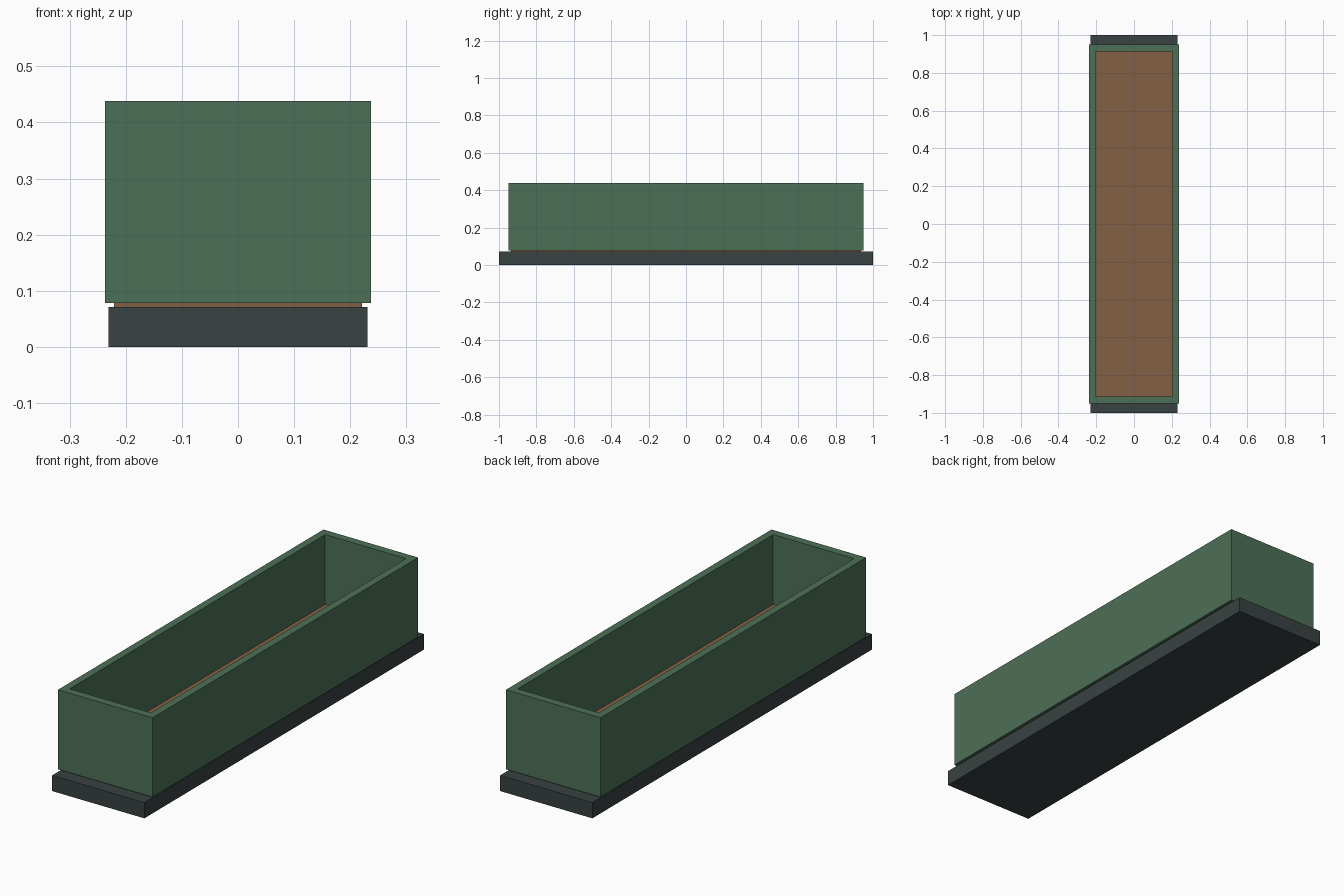
import bpy
import bmesh

if "Cube" in bpy.data.objects:
    bpy.data.objects.remove(bpy.data.objects["Cube"])


def material(name, color):
    mat = bpy.data.materials.new(name)
    mat.diffuse_color = (*color, 1.0)
    mat.use_nodes = True
    mat.node_tree.nodes["Principled BSDF"].inputs["Base Color"].default_value = mat.diffuse_color
    return mat


def make_object(name, bm, mat):
    bmesh.ops.recalc_face_normals(bm, faces=bm.faces)
    mesh = bpy.data.meshes.new(name)
    bm.to_mesh(mesh)
    bm.free()
    mesh.materials.append(mat)
    obj = bpy.data.objects.new(name, mesh)
    bpy.context.collection.objects.link(obj)
    return obj


def box(name, hx, hy, z0, z1, mat):
    bm = bmesh.new()
    bmesh.ops.create_cube(bm, size=1.0)
    for v in bm.verts:
        v.co.x *= 2 * hx
        v.co.y *= 2 * hy
        v.co.z = z1 if v.co.z > 0 else z0
    return make_object(name, bm, mat)


def frame(name, outer, inner, z0, z1, mat):
    # four rectangular loops joined into a closed hollow frame
    bm = bmesh.new()
    loops = []
    for (hx, hy), z in ((outer, z0), (outer, z1), (inner, z1), (inner, z0)):
        loops.append([bm.verts.new((sx * hx, sy * hy, z))
                      for sx, sy in ((-1, -1), (1, -1), (1, 1), (-1, 1))])
    for i in range(4):
        a, b = loops[i], loops[(i + 1) % 4]
        for j in range(4):
            k = (j + 1) % 4
            bm.faces.new((a[j], a[k], b[k], b[j]))
    return make_object(name, bm, mat)


green = material("painted_green", (0.073, 0.16, 0.095))
brown = material("soil_brown", (0.23, 0.117, 0.058))
dark = material("dark_grey", (0.041, 0.054, 0.054))

# Drip tray base
box("base_tray", 0.231, 1.0, 0.0, 0.071, dark)
# Soil filling, its lower edge showing under the walls
box("soil", 0.221, 0.935, 0.071, 0.122, brown)
# Planter walls
frame("planter_walls", (0.237, 0.95), (0.203, 0.914), 0.078, 0.438, green)
